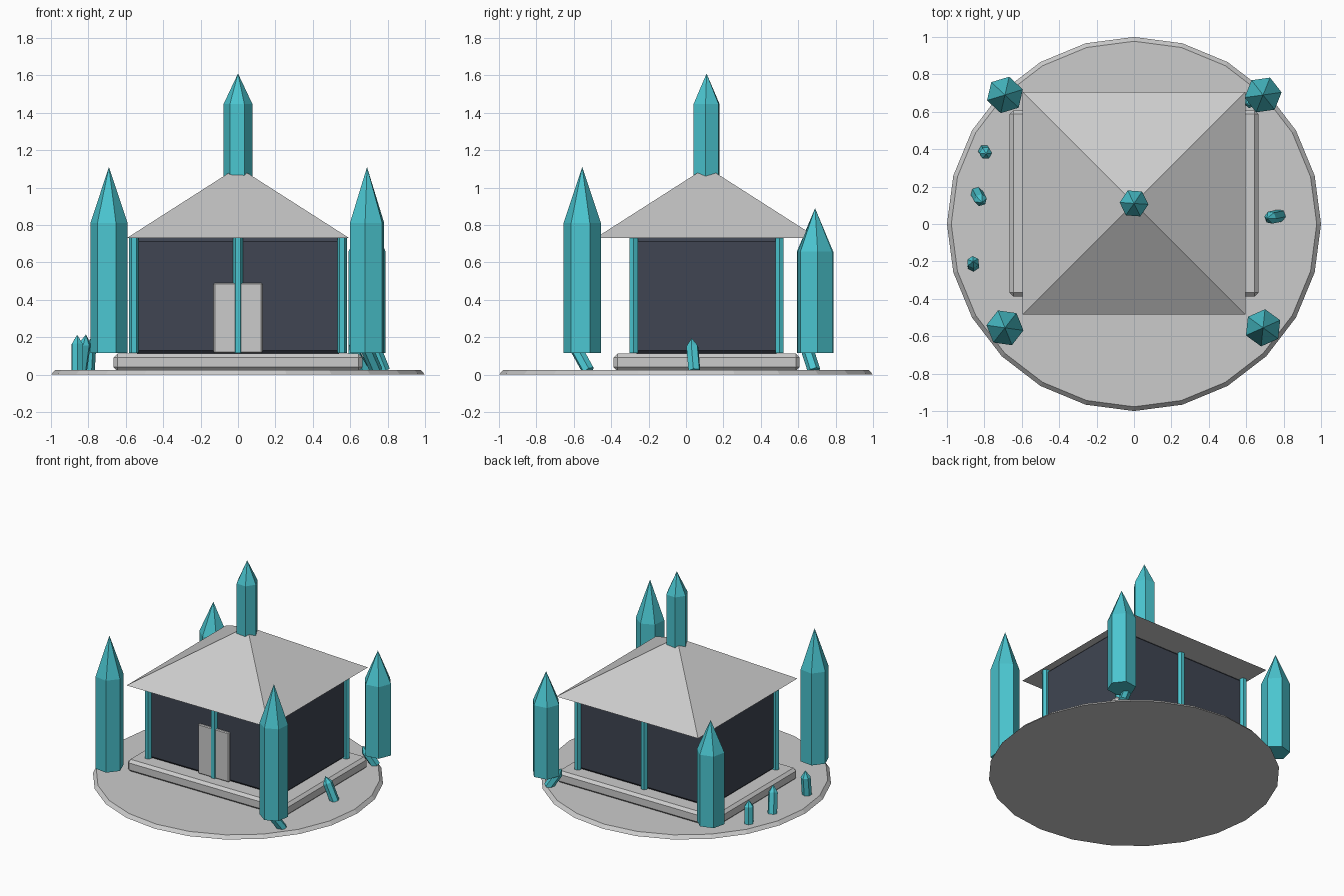
import bpy
from math import radians
from mathutils import Vector

if "Cube" in bpy.data.objects:
    bpy.data.objects.remove(bpy.data.objects["Cube"])


def material(name, color):
    m = bpy.data.materials.new(name)
    m.diffuse_color = (*color, 1)
    m.use_nodes = True
    m.node_tree.nodes["Principled BSDF"].inputs["Base Color"].default_value = m.diffuse_color
    return m


TEAL = material("teal_crystal", (0.07, 0.56, 0.63))
DARK = material("dark_wall", (0.05, 0.06, 0.085))
CY = 0.11  # centre line of the building in y


def finish(name, mat=None):
    ob = bpy.context.object
    ob.name = name
    if mat:
        ob.data.materials.append(mat)
    return ob


def box(name, lo, hi, bevel=0, mat=None):
    lo, hi = Vector(lo), Vector(hi)
    bpy.ops.mesh.primitive_cube_add(size=1, location=(lo + hi) / 2)
    ob = finish(name, mat)
    ob.scale = hi - lo
    bpy.ops.object.transform_apply(location=False, rotation=False, scale=True)
    if bevel:
        mod = ob.modifiers.new("chamfer", 'BEVEL')
        mod.width = bevel
        mod.segments = 1
    return ob


def cone(name, sides, r1, r2, x, y, z0, z1, turn=0, mat=None):
    # Blender puts the first cone vertex on +y
    bpy.ops.mesh.primitive_cone_add(vertices=sides, radius1=r1, radius2=r2, depth=z1 - z0,
                                    location=(x, y, (z0 + z1) / 2),
                                    rotation=(0, 0, radians(turn)))
    return finish(name, mat)


def crystal(name, base, tip, radius, shoulder, turn=0):
    """Six-sided shaft with a pointed end, running from base to tip."""
    base, tip = Vector(base), Vector(tip)
    axis = tip - base
    h = axis.length
    bpy.ops.mesh.primitive_cylinder_add(vertices=6, radius=radius, depth=shoulder * h)
    ob = finish(name, TEAL)
    me = ob.data
    import bmesh
    bm = bmesh.new()
    bm.from_mesh(me)
    bmesh.ops.translate(bm, verts=bm.verts, vec=(0, 0, shoulder * h / 2))
    top = max(bm.faces, key=lambda f: f.calc_center_median().z)
    point = bmesh.ops.poke(bm, faces=[top])["verts"][0]
    point.co.z = h
    bm.to_mesh(me)
    bm.free()
    ob.location = base
    q = Vector((0, 0, 1)).rotation_difference(axis)
    spin = Vector((0, 0, 1))
    from mathutils import Quaternion
    ob.rotation_euler = (q @ Quaternion(spin, radians(turn - 90))).to_euler()
    return ob


# Ground disc and plinth
cone("ground_disc", 24, 1.0, 0.977, 0, 0, 0, 0.025)
box("plinth", (-0.665, CY - 0.497, 0.02), (0.665, CY + 0.497, 0.112), 0.02)

# Walls, door and roof
box("walls", (-0.555, CY - 0.39, 0.112), (0.555, CY + 0.39, 0.73), 0.018, DARK)
box("door", (-0.13, CY - 0.405, 0.115), (0.13, CY - 0.37, 0.49), 0.006)
cone("roof", 4, 0.595 * 2 ** 0.5, 0, 0, CY, 0.73, 1.11, 45)

# Columns along the front and back walls
for side, y in (("front", CY - 0.39), ("back", CY + 0.39)):
    for place, x in (("left", -0.557), ("middle", 0), ("right", 0.557)):
        cone(f"{side}_{place}_column", 6, 0.026, 0.026, x, y, 0.115, 0.73, 30, TEAL)

# Large upright crystals
crystal("roof_crystal", (0, CY, 1.03), (0, CY, 1.61), 0.077, 0.72, -4)
for name, x, y, z, turn, shoulder in (
        ("front_left", -0.69, -0.555, 1.11, -8, 0.7),
        ("front_right", 0.69, -0.555, 1.11, 24, 0.7),
        ("back_left", -0.69, 0.69, 0.89, 17, 0.7),
        ("back_right", 0.69, 0.69, 0.89, 8, 0.7)):
    crystal(name + "_crystal", (x, y, 0.115), (x, y, z), 0.1, shoulder, turn)

# Small leaning shards on the ground
for i, (base, tip) in enumerate((
        ((-0.80, 0.39, 0.02), (-0.79, 0.375, 0.19)),
        ((-0.84, 0.165, 0.02), (-0.813, 0.115, 0.215)),
        ((-0.86, -0.22, 0.02), (-0.86, -0.20, 0.213)),
        ((0.78, 0.045, 0.02), (0.71, 0.03, 0.195)),
        ((0.74, -0.522, 0.02), (0.67, -0.61, 0.18)),
        ((0.675, 0.685, 0.02), (0.595, 0.64, 0.16)))):
    crystal(f"shard_{i + 1}", base, tip, 0.034, 0.74, 17 * i)
